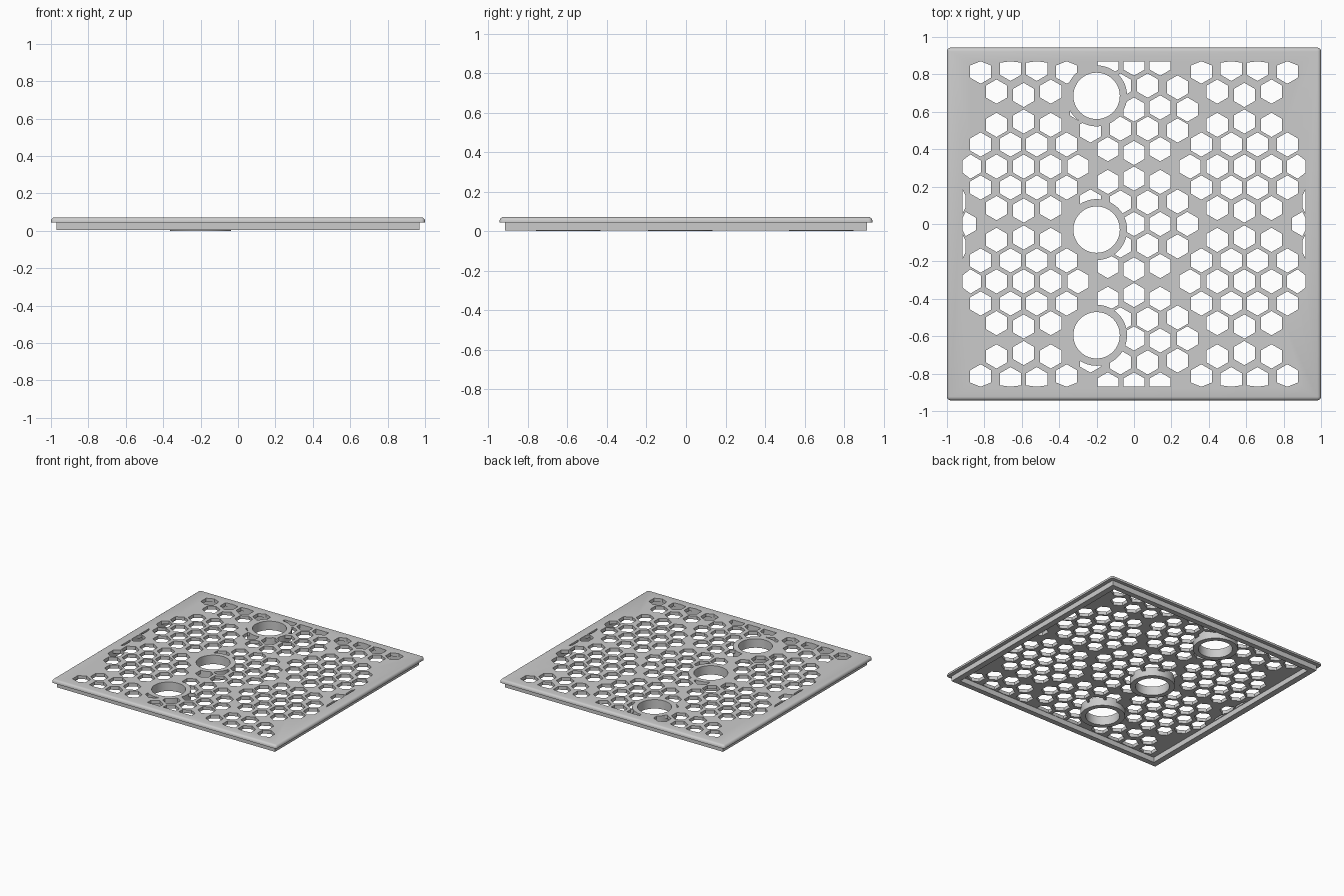
import bpy, bmesh, math

if "Cube" in bpy.data.objects:
    bpy.data.objects.remove(bpy.data.objects["Cube"])

RING_X, RING_YS = -0.2, (0.685, -0.03, -0.595)
LX, LY = 0.917, 0.87          # limits of the perforated area
HEX_R = 0.065

# hexagon rows for one quadrant: (y, [x ...]); mirrored in x and y
ROWS = [
    (.815, [.36, .82]), (.83, [.52, .66]), (.708, [.445, .735]), (.69, [.59]),
    (.53, [.445, .735]), (.548, [.59]), (.425, [.36, .52, .66, .82]),
    (.307, [.30, .445, .59, .735, .875]), (.195, [.36, .52, .66, .82]),
    (.085, [.445, .735]), (.072, [.59]), (.12, [.957]), (0, [.9]),
    (.858, [0, .14]), (.74, [.073]), (.73, [.233]), (.612, [0, .285]),
    (.623, [.14]), (.51, [.073]), (.50, [.233]), (.40, [.14]), (.38, [0]),
    (.243, [0]), (.225, [.14]), (.115, [.073]), (.12, [.233]),
    (0, [0, .14, .285]),
]


def finish(bm, name):
    bmesh.ops.recalc_face_normals(bm, faces=bm.faces)
    mesh = bpy.data.meshes.new(name)
    bm.to_mesh(mesh)
    bm.free()
    ob = bpy.data.objects.new(name, mesh)
    bpy.context.collection.objects.link(ob)
    return ob


def prism(bm, pts, z0, z1):
    lo = [bm.verts.new((x, y, z0)) for x, y in pts]
    hi = [bm.verts.new((x, y, z1)) for x, y in pts]
    bm.faces.new(lo[::-1])
    bm.faces.new(hi)
    for i in range(len(pts)):
        j = (i + 1) % len(pts)
        bm.faces.new((lo[i], lo[j], hi[j], hi[i]))


def circle(x, y, r, n=64, a0=0.0):
    return [(x + r * math.cos(a0 + 2 * math.pi * i / n),
             y + r * math.sin(a0 + 2 * math.pi * i / n)) for i in range(n)]


def tube(name, outer, inner, z0, z1):
    """Closed wall between two outlines with equal point counts."""
    bm = bmesh.new()
    loops = [[bm.verts.new((x, y, z)) for x, y in pts]
             for pts, z in ((outer, z0), (outer, z1), (inner, z1), (inner, z0))]
    n = len(outer)
    for k in range(4):
        a, b = loops[k], loops[(k + 1) % 4]
        for i in range(n):
            j = (i + 1) % n
            bm.faces.new((a[i], a[j], b[j], b[i]))
    return finish(bm, name)


def rect(hx, hy):
    return [(-hx, -hy), (hx, -hy), (hx, hy), (-hx, hy)]


def clamp(v, m):
    return max(-m, min(m, v))


# top plate with rounded upper rim
bm = bmesh.new()
prism(bm, rect(1.0, 0.943), 0.045, 0.072)
edges = [e for e in bm.edges if max(v.co.z for v in e.verts) > 0.06]
bmesh.ops.bevel(bm, geom=edges, offset=0.02, segments=4, profile=0.5,
                affect='EDGES')
plate = finish(bm, "top_plate")

# hexagon hole cutters, trimmed at the border
bm = bmesh.new()
centres = {(sx * x + 0.0, sy * y + 0.0) for y, xs in ROWS for x in xs
           for sx in (1, -1) for sy in (1, -1)}
for cx, cy in sorted(centres):
    pts = [(clamp(x, LX), clamp(y, LY))
           for x, y in circle(cx, cy, HEX_R, 6, math.pi / 6)]
    prism(bm, pts, 0.02, 0.1)
hex_cut = finish(bm, "hex_cutters")

# round cutters where the collars sit
bm = bmesh.new()
for y in RING_YS:
    prism(bm, circle(RING_X, y, 0.163), 0.01, 0.11)
disc_cut = finish(bm, "collar_cutters")

for cutter in (hex_cut, disc_cut):
    mod = plate.modifiers.new(cutter.name, 'BOOLEAN')
    mod.operation, mod.solver, mod.object = 'DIFFERENCE', 'EXACT', cutter
    cutter.hide_render = True
    cutter.hide_set(True)
bpy.context.view_layer.objects.active = plate
for mod in list(plate.modifiers):
    bpy.ops.object.modifier_apply(modifier=mod.name)
for cutter in (hex_cut, disc_cut):
    bpy.data.objects.remove(cutter)

# skirt under the plate
tube("skirt", rect(0.97, 0.915), rect(0.922, 0.873), 0.004, 0.046)

# round collars
parts = [plate]
for i, y in enumerate(RING_YS):
    parts.append(tube(f"collar_{i + 1}", circle(RING_X, y, 0.163),
                      circle(RING_X, y, 0.124), 0.0, 0.072))

for ob in parts:
    bpy.ops.object.select_all(action='DESELECT')
    ob.select_set(True)
    bpy.context.view_layer.objects.active = ob
    bpy.ops.object.shade_smooth_by_angle(angle=math.radians(30))
